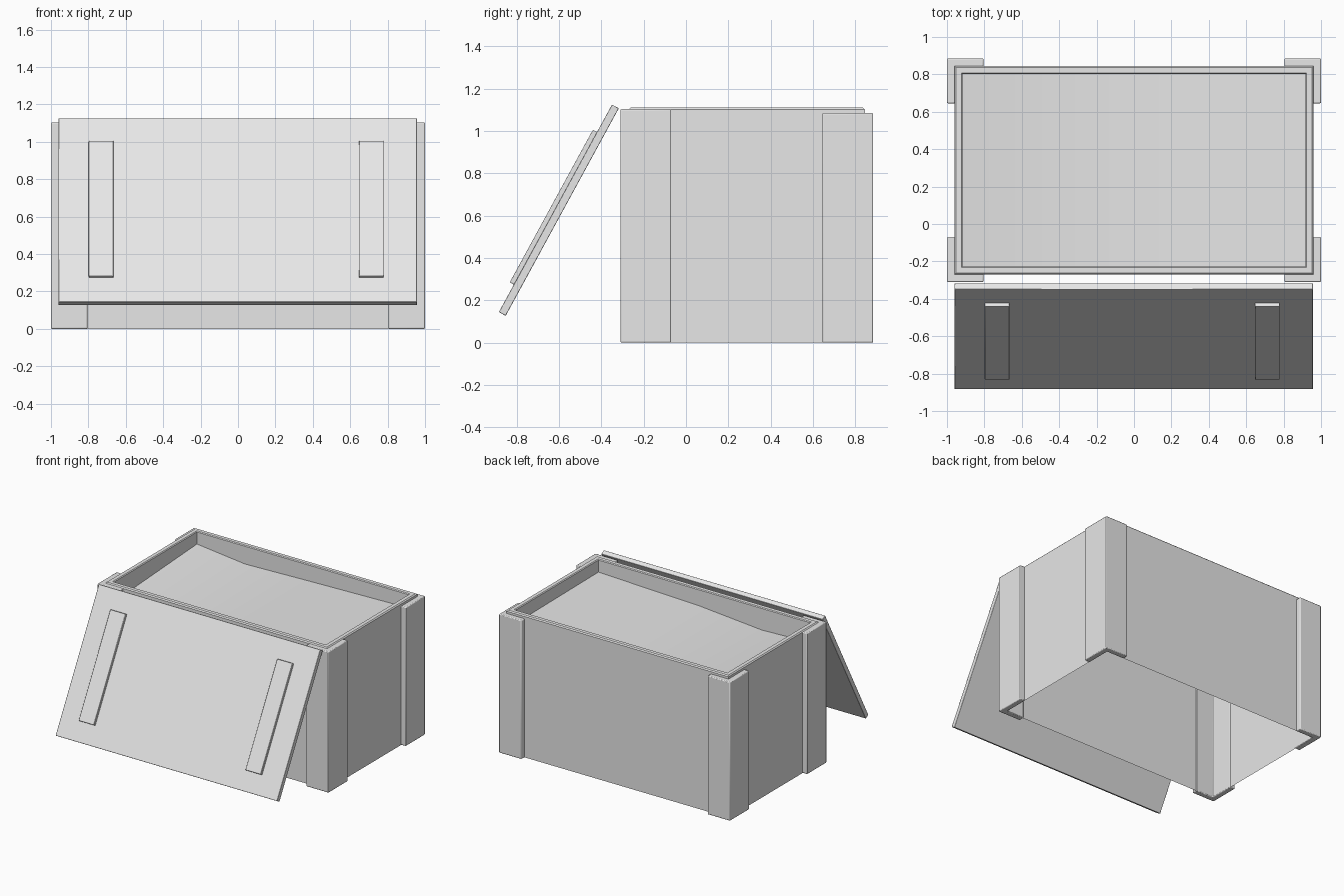
import bpy, bmesh, math
from mathutils import Matrix, Vector

if "Cube" in bpy.data.objects:
    bpy.data.objects.remove(bpy.data.objects["Cube"], do_unlink=True)

grey = bpy.data.materials.new("plain_grey")
grey.use_nodes = True
grey.diffuse_color = (0.8, 0.8, 0.8, 1)
grey.node_tree.nodes["Principled BSDF"].inputs["Base Color"].default_value = (0.8, 0.8, 0.8, 1)


def finish(name, bm, bevel=0, mirror=False):
    """Turn a bmesh into a smooth object with optional mirror and bevel."""
    bmesh.ops.recalc_face_normals(bm, faces=bm.faces)
    mesh = bpy.data.meshes.new(name)
    bm.to_mesh(mesh)
    bm.free()
    mesh.materials.append(grey)
    obj = bpy.data.objects.new(name, mesh)
    bpy.context.collection.objects.link(obj)
    if bevel:
        mod = obj.modifiers.new("Bevel", 'BEVEL')
        mod.width, mod.segments = bevel, 2
    if mirror:
        obj.modifiers.new("Mirror", 'MIRROR')
    bpy.ops.object.select_all(action='DESELECT')
    obj.select_set(True)
    bpy.context.view_layer.objects.active = obj
    bpy.ops.object.shade_smooth_by_angle(angle=math.radians(40))
    return obj


def box(name, lo, hi, matrix=Matrix(), bevel=0):
    lo, hi = Vector(lo), Vector(hi)
    bm = bmesh.new()
    bmesh.ops.create_cube(bm, size=1, matrix=matrix @ Matrix.Translation((lo + hi) / 2)
                          @ Matrix.Diagonal((*(hi - lo), 1)))
    return finish(name, bm, bevel)


# Crate shell: outer walls, rim and inner walls, open underneath
MID, HALF_X, HALF_Y, TOP, WALL = 0.2875, 0.96, 0.5575, 1.11, 0.043
bm = bmesh.new()
rings = []
for inset, z in ((0, 0), (0, TOP - 0.008), (0.008, TOP), (WALL - 0.006, TOP), (WALL, TOP - 0.006), (WALL, 0.92)):
    x, y = HALF_X - inset, HALF_Y - inset
    rings.append([bm.verts.new((sx * x, MID + sy * y, z))
                  for sx, sy in ((-1, -1), (1, -1), (1, 1), (-1, 1))])
for a, b in zip(rings, rings[1:]):
    for i in range(4):
        j = (i + 1) % 4
        bm.faces.new((a[i], a[j], b[j], b[i]))
finish("crate_shell", bm)

# Uneven surface of the contents, just below the rim
bm = bmesh.new()
rows = []
xs = (-0.917, -0.5, 0.05, 0.917)
for y, heights in ((-0.227, (0.95, 0.935, 0.98, 1.01)), (0.802, (1.01, 0.965, 0.98, 1.0))):
    rows.append([bm.verts.new((x, y, z)) for x, z in zip(xs, heights)])
for i in range(3):
    bm.faces.new((rows[0][i], rows[0][i + 1], rows[1][i + 1], rows[1][i]))
finish("contents", bm)

# L-shaped corner posts, mirrored to both sides
for name, y0, sy, height in (("front_posts", -0.31, 1, 1.103), ("back_posts", 0.885, -1, 1.085)):
    bm = bmesh.new()
    outline = ((1, 0), (1, 0.24), (0.955, 0.24), (0.955, 0.045), (0.805, 0.045), (0.805, 0))
    base = bm.faces.new([bm.verts.new((x, y0 + sy * y, 0)) for x, y in outline])
    moved = bmesh.ops.extrude_face_region(bm, geom=[base])["geom"]
    bmesh.ops.translate(bm, vec=(0, 0, height),
                        verts=[g for g in moved if isinstance(g, bmesh.types.BMVert)])
    finish(name, bm, bevel=0.006, mirror=True)

# Lid leaning on the front; local z runs up the slope, local -y points outward
lean = Matrix.Translation((0, -0.35, 1.125)) @ Matrix.Rotation(math.radians(-28.6), 4, 'X')
box("lid", (-0.96, 0, -1.117), (0.957, 0.037, 0), lean, 0.003)

# Battens on the lid
for name, x in (("lid_batten_right", -0.798), ("lid_batten_left", 0.646)):
    box(name, (x, -0.022, -0.969), (x + 0.133, 0.002, -0.148), lean, 0.004)
